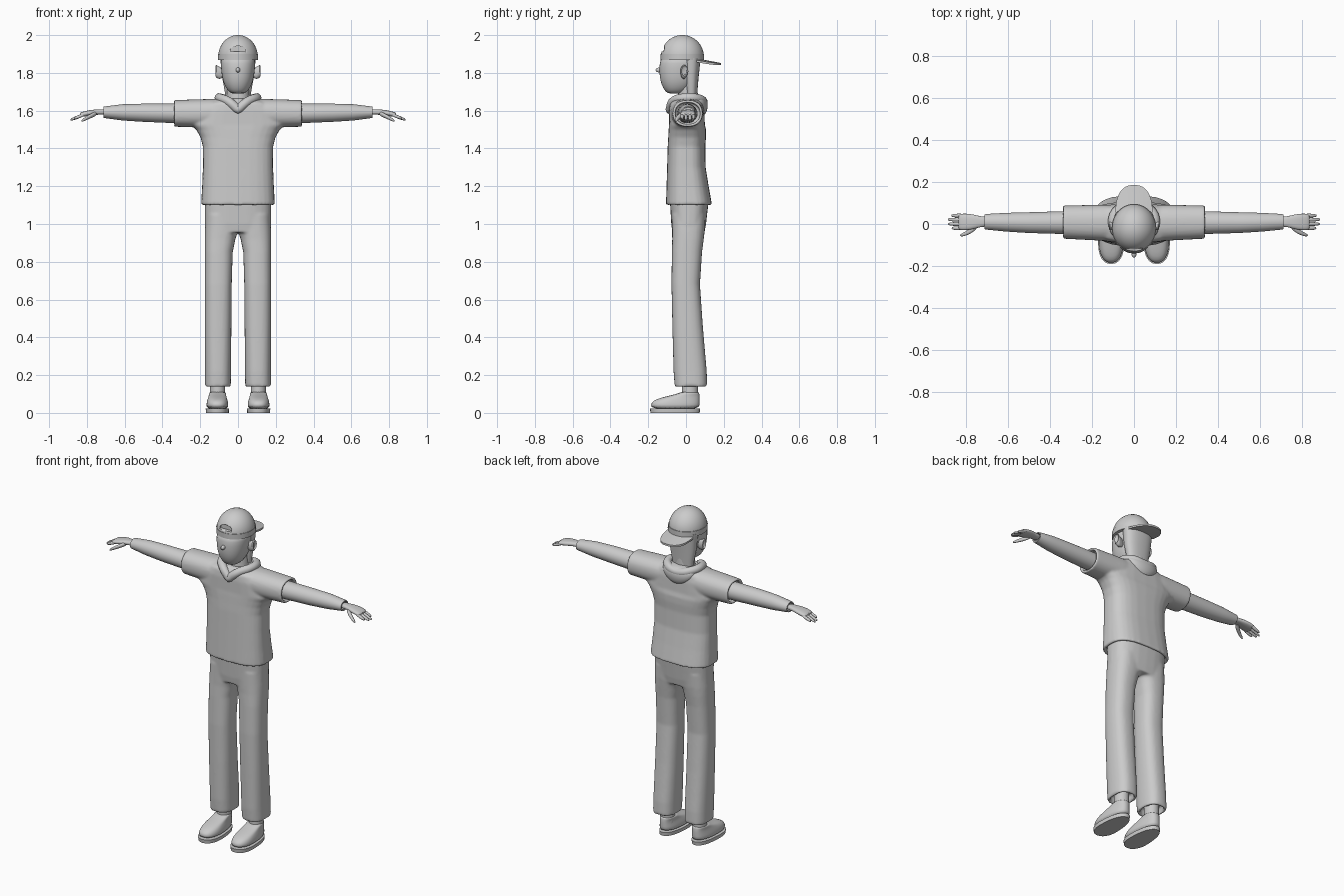
import bpy, bmesh, math
from mathutils import Vector

old = bpy.data.objects.get("Cube")
if old:
    bpy.data.objects.remove(old)

grey = bpy.data.materials.new("plain_grey")
grey.use_nodes = True
grey.diffuse_color = (0.6, 0.6, 0.6, 1)
grey.node_tree.nodes["Principled BSDF"].inputs["Base Color"].default_value = (0.6, 0.6, 0.6, 1)


def power(v, p):
    return math.copysign(abs(v) ** (2 / p), v)


def loft(bm, axis, sections, p=2.0, n=28, egg=0.0):
    """Skin rings of (position, low a, high a, low b, high b) along an axis."""
    rings = []
    for t, a0, a1, b0, b1 in sections:
        ring = []
        for i in range(n):
            ang = math.tau * i / n
            u, v = power(math.cos(ang), p), power(math.sin(ang), p)
            a = (a0 + a1) / 2 + (a1 - a0) / 2 * u * (1 - egg * max(v, -0.6))
            b = (b0 + b1) / 2 + (b1 - b0) / 2 * v
            ring.append(bm.verts.new((a, b, t) if axis == "z" else (t, a, b)))
        rings.append(ring)
    for r, s in zip(rings, rings[1:]):
        for i in range(n):
            j = (i + 1) % n
            bm.faces.new((r[i], r[j], s[j], s[i]))
    bm.faces.new(rings[0])
    bm.faces.new(rings[-1])


def finish(obj, mirror=False, remesh=0, subsurf=0, angle=50):
    obj.data.materials.append(grey)
    if mirror:
        m = obj.modifiers.new("mirror", "MIRROR")
        m.use_mirror_merge = False
    if subsurf:
        obj.modifiers.new("round", "SUBSURF").levels = subsurf
        obj.modifiers["round"].render_levels = subsurf
    if remesh:
        m = obj.modifiers.new("blend", "REMESH")
        m.mode, m.voxel_size, m.use_smooth_shade = "VOXEL", remesh, True
        m = obj.modifiers.new("relax", "SMOOTH")
        m.factor, m.iterations = 0.5, 6
    bpy.ops.object.select_all(action="DESELECT")
    obj.select_set(True)
    bpy.context.view_layer.objects.active = obj
    bpy.ops.object.shade_smooth_by_angle(angle=math.radians(angle))
    return obj


def build(name, bm, **kw):
    bmesh.ops.recalc_face_normals(bm, faces=bm.faces)
    mesh = bpy.data.meshes.new(name)
    bm.to_mesh(mesh)
    bm.free()
    obj = bpy.data.objects.new(name, mesh)
    bpy.context.collection.objects.link(obj)
    return finish(obj, **kw)


def sym(z, half, y0, y1):
    return (z, -half, half, y0, y1)


# Shirt: torso with a hollow hem, blended into wide open sleeves
bm = bmesh.new()
loft(bm, "z", [sym(1.13, .175, -.085, .115), sym(1.1, .178, -.088, .12), sym(1.1, .196, -.106, .138),
               sym(1.2, .19, -.103, .12), sym(1.3, .186, -.1, .104), sym(1.41, .186, -.097, .102),
               sym(1.46, .199, -.094, .106), sym(1.5, .222, -.092, .106), sym(1.525, .25, -.09, .1),
               sym(1.6, .22, -.09, .097), sym(1.64, .17, -.085, .09), sym(1.665, .1, -.06, .08)], p=2.8)
loft(bm, "x", [(0, -.08, .09, 1.52, 1.662), (.15, -.08, .092, 1.51, 1.662), (.34, -.07, .088, 1.515, 1.656),
               (.34, -.056, .074, 1.529, 1.642), (.3, -.056, .074, 1.529, 1.642)], p=2.3)
build("shirt", bm, mirror=True, remesh=.007)

# Trousers: hips joined to two legs with open cuffs
bm = bmesh.new()
loft(bm, "z", [sym(.955, .172, -.072, .098), sym(1.0, .175, -.078, .106), sym(1.12, .176, -.085, .12)], p=2.7)
loft(bm, "z", [(.18, .055, .16, -.045, .095), (.14, .055, .16, -.045, .095), (.14, .038, .175, -.06, .112),
               (.22, .037, .175, -.066, .11), (.45, .035, .176, -.072, .09), (.68, .033, .176, -.077, .074),
               (.85, .028, .176, -.075, .085), (.92, .014, .176, -.073, .094), (.97, -.004, .175, -.074, .1),
               (1.05, -.01, .17, -.075, .105)], p=2.5)
build("trousers", bm, mirror=True, remesh=.007)

# Feet: ankle, upper and sole
bm = bmesh.new()
loft(bm, "z", [(.07, .068, .148, -.022, .064), (.2, .068, .148, -.022, .064)])
build("ankles", bm, mirror=True)
bm = bmesh.new()
loft(bm, "z", [(.018, .052, .166, -.186, .07), (.045, .051, .167, -.188, .073), (.065, .055, .163, -.175, .073),
               (.08, .06, .158, -.135, .073), (.092, .063, .154, -.085, .072), (.103, .064, .152, -.04, .07),
               (.112, .066, .15, -.026, .068)], p=2.4, egg=.12)
build("shoes", bm, mirror=True, subsurf=1)
bm = bmesh.new()
loft(bm, "z", [(0, .05, .168, -.188, .072), (.022, .048, .17, -.191, .075)], p=2.4, egg=.14)
build("soles", bm, mirror=True)

# Arms with a small wrist cuff
bm = bmesh.new()
loft(bm, "x", [(.22, -.048, .062, 1.532, 1.637), (.36, -.047, .06, 1.535, 1.637), (.5, -.043, .056, 1.541, 1.637),
               (.61, -.036, .053, 1.548, 1.634), (.7, -.027, .048, 1.56, 1.623), (.712, -.025, .046, 1.562, 1.621),
               (.712, -.018, .04, 1.57, 1.615), (.69, -.018, .04, 1.57, 1.615)])
build("arms", bm, mirror=True)

# Hands: palm, four fingers and a thumb, all drooping slightly
bm = bmesh.new()
loft(bm, "x", [(.695, -.014, .036, 1.577, 1.609), (.735, -.014, .036, 1.58, 1.606), (.765, -.024, .046, 1.576, 1.606),
               (.8, -.03, .05, 1.571, 1.6), (.83, -.029, .049, 1.566, 1.592), (.838, -.022, .042, 1.57, 1.586)], p=2.5)
for y, tip in ((-.02, .87), (0, .887), (.021, .889), (.04, .872)):
    rows = []
    for f, r in ((0, .01), (.5, .0098), (.85, .008), (1, .004)):
        x, z = .81 + (tip - .81) * f, 1.581 - .031 * f * (tip - .81) / .08
        rows.append((x, y - r, y + r, z - r, z + r))
    loft(bm, "x", rows, n=12)
loft(bm, "x", [(.745, -.02, .015, 1.575, 1.6), (.77, -.042, -.012, 1.563, 1.59), (.8, -.056, -.034, 1.551, 1.573),
               (.822, -.061, -.045, 1.541, 1.557), (.829, -.057, -.05, 1.541, 1.548)], n=12)
build("hands", bm, mirror=True, subsurf=1)

# Collar: folded hood ring, pointed at the front
curve = bpy.data.curves.new("hood_collar", "CURVE")
curve.dimensions, curve.bevel_depth, curve.bevel_resolution, curve.resolution_u = "3D", .024, 5, 10
path = curve.splines.new("BEZIER")
half = [(.05, -.068, 1.648), (.097, -.01, 1.667), (.082, .06, 1.664)]
points = [(0, -.084, 1.606)] + half + [(0, .09, 1.648)] + [(-x, y, z) for x, y, z in reversed(half)]
path.bezier_points.add(len(points) - 1)
path.use_cyclic_u = True
for bp, co in zip(path.bezier_points, points):
    bp.co = co
    bp.handle_left_type = bp.handle_right_type = "AUTO"
path.bezier_points[0].handle_left_type = path.bezier_points[0].handle_right_type = "VECTOR"
curve.materials.append(grey)
collar = bpy.data.objects.new("hood_collar", curve)
bpy.context.collection.objects.link(collar)

# Hood fabric hanging over the upper back
bm = bmesh.new()
loft(bm, "z", [sym(1.575, .03, .07, .1), sym(1.6, .075, .05, .112), sym(1.635, .105, .02, .118),
               sym(1.665, .11, .0, .108), sym(1.68, .09, .02, .09)])
build("hood_back", bm, subsurf=1)

# Neck and head
bm = bmesh.new()
loft(bm, "z", [sym(1.62, .06, -.05, .065), sym(1.7, .058, -.04, .062), sym(1.78, .06, -.04, .06)])
build("neck", bm)
bm = bmesh.new()
loft(bm, "z", [sym(1.69, .028, -.09, -.02), sym(1.698, .046, -.106, .0), sym(1.72, .064, -.122, .03),
               sym(1.755, .08, -.136, .055), sym(1.8, .088, -.142, .064), sym(1.85, .092, -.141, .072),
               sym(1.9, .09, -.13, .07)], p=2.2)
build("head", bm, subsurf=1)
bm = bmesh.new()
loft(bm, "z", [sym(1.675, .066, .0, .058), sym(1.72, .073, -.005, .062), sym(1.78, .085, -.012, .067),
               sym(1.88, .094, -.02, .078)], p=2.4)
build("back_hair", bm)

# Nose and ears
bm = bmesh.new()
bmesh.ops.create_uvsphere(bm, u_segments=16, v_segments=10, radius=1)
for v in bm.verts:
    v.co = Vector((v.co.x * .012, -.141 + v.co.y * .02, 1.815 + v.co.z * .013))
build("nose", bm)
bm = bmesh.new()
loft(bm, "x", [(.078, -.022, .0, 1.775, 1.825), (.098, -.028, .004, 1.768, 1.832), (.114, -.03, .012, 1.774, 1.842),
               (.12, -.024, .01, 1.784, 1.838), (.112, -.016, .004, 1.79, 1.828)], n=20)
build("ears", bm, mirror=True)

# Cap dome with an arched opening above the strap
bm = bmesh.new()
rows = [sym(1.868, .104, -.132, .094), sym(1.885, .105, -.133, .095)]
for k in range(1, 9):
    c, s = math.cos(k * math.pi / 17), math.sin(k * math.pi / 17)
    rows.append(sym(1.885 + .1155 * s, .105 * c, -.019 - .114 * c, -.019 + .114 * c))
loft(bm, "z", rows, n=40)
cap = build("cap", bm)
bm = bmesh.new()
arch = [(.04 * math.cos(math.pi * i / 12), 1.912 + .03 * math.sin(math.pi * i / 12) ** .7) for i in range(13)]
face = bm.faces.new([bm.verts.new((x, -.2, z)) for x, z in arch])
out = bmesh.ops.extrude_face_region(bm, geom=[face])
for v in out["geom"]:
    if isinstance(v, bmesh.types.BMVert):
        v.co.y = -.108
cutter = build("cap_cutter", bm)
cutter.hide_render = True
cutter.hide_set(True)
cut = cap.modifiers.new("opening", "BOOLEAN")
cut.object, cut.operation, cut.solver = cutter, "DIFFERENCE", "EXACT"
cap.modifiers.move(len(cap.modifiers) - 1, 0)

# Strap band under the opening
bm = bmesh.new()
loft(bm, "z", [sym(1.868, .106, -.134, .096), sym(1.9, .1065, -.1345, .0965), sym(1.9, .1, -.128, .09)], n=40)
build("cap_band", bm)

# Brim: curved plate pointing backwards and sloping down
bm = bmesh.new()
rim = []
for i in range(25):
    a = math.pi * i / 24
    rim.append((.088 * power(math.cos(a), 2.4), .055 + .131 * power(math.sin(a), 2.4)))
layers = []
for lift in (0, .011):
    layers.append([[bm.verts.new((x * f, y, 1.866 - .19 * (y - .055) - 1.2 * (x * f) ** 2 + lift))
                    for f in (1, .5, 0, -.5, -1)] for x, y in rim[:13]])
for lay in layers:
    for r, s in zip(lay, lay[1:]):
        for i in range(4):
            bm.faces.new((r[i], r[i + 1], s[i + 1], s[i]))
low, high = layers
for r, s, t, u in zip(low, low[1:], high, high[1:]):
    for i in (0, 4):
        bm.faces.new((r[i], s[i], u[i], t[i]))
for k in (0, -1):
    for i in range(4):
        bm.faces.new((low[k][i], low[k][i + 1], high[k][i + 1], high[k][i]))
bmesh.ops.remove_doubles(bm, verts=bm.verts, dist=.0005)
build("cap_brim", bm)
